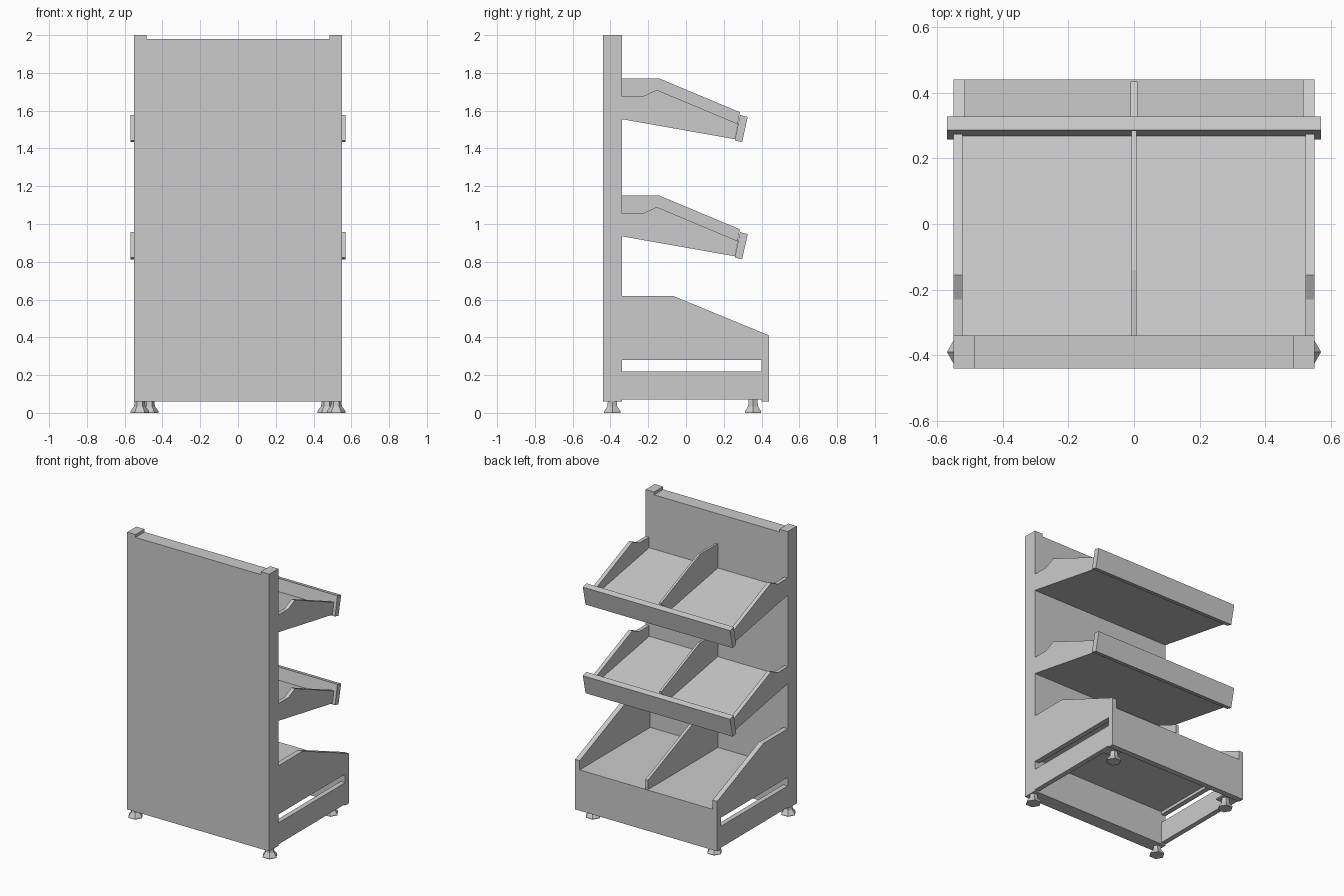
import bpy, bmesh
from math import pi

if "Cube" in bpy.data.objects:
    bpy.data.objects.remove(bpy.data.objects["Cube"])


def extrude(name, outline, axis, a, b):
    """Extrude a 2D outline: axis 'x' uses (y, z) points, axis 'y' uses (x, z) points."""
    bm = bmesh.new()
    pts = [(a, u, v) if axis == 'x' else (u, a, v) for u, v in outline]
    face = bm.faces.new([bm.verts.new(p) for p in pts])
    res = bmesh.ops.extrude_face_region(bm, geom=[face])
    verts = [g for g in res['geom'] if isinstance(g, bmesh.types.BMVert)]
    bmesh.ops.translate(bm, verts=verts, vec=(b - a, 0, 0) if axis == 'x' else (0, b - a, 0))
    return finish(name, bm)


def finish(name, bm):
    bmesh.ops.recalc_face_normals(bm, faces=bm.faces)
    mesh = bpy.data.meshes.new(name)
    bm.to_mesh(mesh)
    bm.free()
    obj = bpy.data.objects.new(name, mesh)
    bpy.context.collection.objects.link(obj)
    return obj


def lathe(name, profile, x, y, sides=6):
    """Low-poly turned part from (radius, z) points."""
    bm = bmesh.new()
    rings = []
    for r, z in profile:
        ring = bmesh.ops.create_circle(bm, segments=sides, radius=r)['verts']
        bmesh.ops.rotate(bm, verts=ring, matrix=ROT)
        bmesh.ops.translate(bm, verts=ring, vec=(x, y, z))
        rings.append(ring)
    for lo, hi in zip(rings, rings[1:]):
        for i in range(sides):
            j = (i + 1) % sides
            bm.faces.new((lo[i], lo[j], hi[j], hi[i]))
    bm.faces.new(rings[0])
    bm.faces.new(rings[-1])
    return finish(name, bm)


from mathutils import Matrix
ROT = Matrix.Rotation(pi / 2, 3, 'Z')  # hexagon corners point along x
BACK = -0.34

# Back panel with raised corner posts
extrude("back_panel", [(-.55, .06), (.55, .06), (.55, 2), (.485, 2), (.485, 1.98),
                       (-.485, 1.98), (-.485, 2), (-.55, 2)], 'y', -.44, BACK)

# Two sloped shelves, each with a floor, low sides, tall divider and front lip
for level, dz in (("upper", 0), ("middle", -.62)):
    def lift(points):
        return [(y, z + dz) for y, z in points]

    extrude(level + "_shelf_floor", lift([(BACK, 1.555), (.259, 1.449), (.268, 1.494), (BACK, 1.6)]),
            'x', -.523, .523)
    side = lift([(BACK, 1.555), (.259, 1.449), (.275, 1.53), (-.155, 1.71), (-.23, 1.675), (BACK, 1.675)])
    for s, label in ((-1, "left"), (1, "right")):
        extrude(f"{level}_shelf_{label}_side", side, 'x', s * .523, s * .55)
    extrude(level + "_shelf_divider", lift([(BACK, 1.59), (.266, 1.485), (.285, 1.592),
                                            (-.14, 1.77), (BACK, 1.77)]), 'x', -.008, .008)
    extrude(level + "_shelf_lip", lift([(.258, 1.442), (.297, 1.433), (.327, 1.567), (.286, 1.577)]),
            'x', -.57, .57)

# Base bin: slotted sides, floor joined to the front board, divider
base_side = [(BACK, .62), (-.07, .62), (.44, .41), (.44, .06), (.4, .06), (.4, .07),
             (BACK, .07), (BACK, .22), (.4, .22), (.4, .28), (BACK, .28)]
for s, label in ((-1, "left"), (1, "right")):
    extrude(f"base_{label}_side", base_side, 'x', s * .515, s * .55)
extrude("base_floor_and_front", [(BACK, .345), (.44, .345), (.44, .06), (.4, .06), (.4, .3), (BACK, .3)],
        'x', -.515, .515)
extrude("base_divider", [(BACK, .34), (.435, .34), (.435, .412), (-.07, .62), (BACK, .62)],
        'x', -.01, .01)

# Hexagonal feet, the pair at the bin set further in
foot = [(.05, 0), (.05, .008), (.03, .035), (.026, .075)]
for s, label in ((-1, "left"), (1, "right")):
    lathe(f"panel_{label}_foot", foot, s * .52, -.39)
    lathe(f"bin_{label}_foot", foot, s * .47, .355)
    # Bracket carrying the bin foot
    extrude(f"bin_{label}_foot_bracket", [(.31, .07), (.4, .07), (.4, .08), (.31, .08)],
            'x', s * .43, s * .515)
